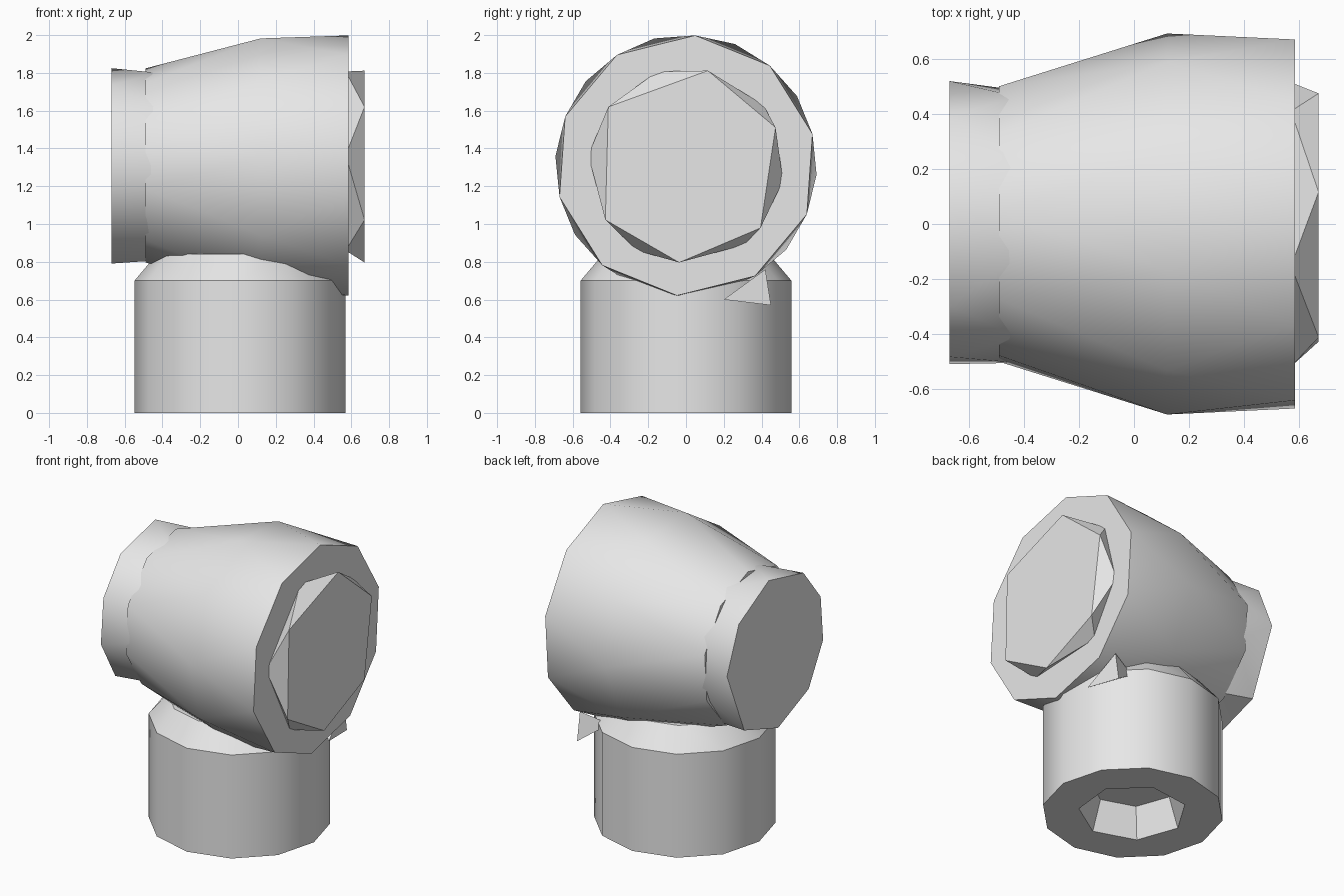
import bpy
import bmesh
from math import cos, sin, radians
from mathutils import Vector

if "Cube" in bpy.data.objects:
    bpy.data.objects.remove(bpy.data.objects["Cube"], do_unlink=True)

grey = bpy.data.materials.new("light grey")
grey.use_nodes = True
grey.diffuse_color = (0.8, 0.8, 0.8, 1)
grey.node_tree.nodes["Principled BSDF"].inputs["Base Color"].default_value = (0.8, 0.8, 0.8, 1)

AXIS_Z = 1.31  # height of the horizontal barrel axis


def even(count, start):
    """Evenly spaced angles in degrees."""
    return [start + i * 360 / count for i in range(count)]


def ring_x(x, radius, angles):
    """Ring of points around the barrel axis."""
    return [Vector((x, radius * cos(radians(a)), AXIS_Z + radius * sin(radians(a)))) for a in angles]


def ring_z(z, radius, angles):
    """Ring of points around the upright axis."""
    return [Vector((0.01 + radius * cos(radians(a)), radius * sin(radians(a)), z)) for a in angles]


def solid(name, points):
    """Faceted convex solid spanning the given rings."""
    bm = bmesh.new()
    for p in points:
        bm.verts.new(p)
    bmesh.ops.convex_hull(bm, input=bm.verts[:])
    bmesh.ops.dissolve_limit(bm, angle_limit=radians(1), verts=bm.verts[:], edges=bm.edges[:])
    bmesh.ops.recalc_face_normals(bm, faces=bm.faces[:])
    mesh = bpy.data.meshes.new(name)
    bm.to_mesh(mesh)
    bm.free()
    mesh.materials.append(grey)
    obj = bpy.data.objects.new(name, mesh)
    bpy.context.collection.objects.link(obj)
    return obj


def activate(obj):
    bpy.ops.object.select_all(action="DESELECT")
    obj.select_set(True)
    bpy.context.view_layer.objects.active = obj


# Barrel: wide rim, staggered middle ring, narrower neck
barrel = solid("barrel", ring_x(0.585, 0.69, even(10, 86)) + ring_x(0.12, 0.693, even(10, 104))
               + ring_x(-0.49, 0.515, even(10, 86)))

# Collar on the narrow end
end_angles = [82, 125, 158, 192, 227, 267, 310, 364, 401]
collar = solid("collar", ring_x(-0.67, 0.52, end_angles) + ring_x(-0.42, 0.505, even(9, 104)))

# Raised cap on the wide end, with staggered rings
cap = solid("end_cap", ring_x(0.67, 0.515, [77, 23, -40, -94, -146, 143])
            + ring_x(0.57, 0.52, [107, 38, -9, -54, -120, 174]))

# Upright column with a sloped shoulder
column = solid("column", ring_z(0, 0.558, even(12, 0)) + ring_z(0.7, 0.558, even(12, 0))
               + ring_z(0.84, 0.44, even(12, 0)))

# Tapered socket cut into the underside of the column
cutter = solid("socket_cutter", ring_z(-0.05, 0.35, even(7, 20)) + ring_z(0.2, 0.27, even(7, 20)))
cutter.hide_render = True
cut = column.modifiers.new("socket", "BOOLEAN")
cut.operation = "DIFFERENCE"
cut.solver = "EXACT"
cut.object = cutter
activate(column)
bpy.ops.object.modifier_apply(modifier=cut.name)
bpy.data.objects.remove(cutter, do_unlink=True)

# Small pointed lug between the column and the barrel rim
lug = solid("lug", [Vector(p) for p in ((0.54, 0.2, 0.6), (0.5, 0.45, 0.57), (0.5, 0.42, 0.76), (0.32, 0.36, 0.7))])

for part in (barrel, collar, cap, column, lug):
    activate(part)
    bpy.ops.object.shade_smooth_by_angle(angle=radians(35))
